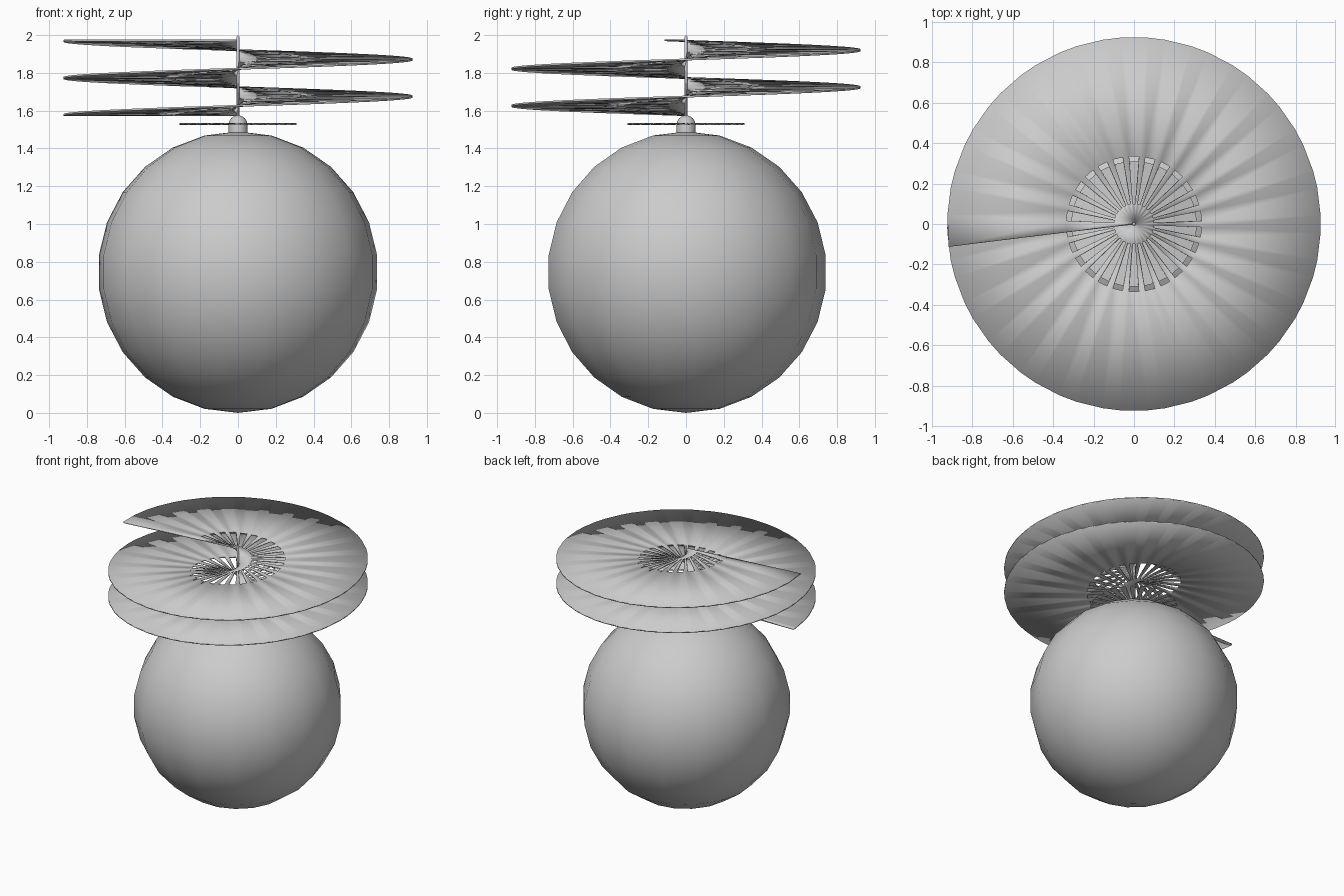
import bpy, bmesh
from math import sin, cos, pi, radians
from mathutils import Matrix

if "Cube" in bpy.data.objects:
    bpy.data.objects.remove(bpy.data.objects["Cube"])


def make(name, bm, smooth=None):
    bmesh.ops.remove_doubles(bm, verts=bm.verts, dist=1e-5)
    me = bpy.data.meshes.new(name)
    bm.to_mesh(me)
    bm.free()
    ob = bpy.data.objects.new(name, me)
    bpy.context.collection.objects.link(ob)
    if smooth:
        bpy.context.view_layer.objects.active = ob
        ob.select_set(True)
        bpy.ops.object.shade_smooth_by_angle(angle=radians(smooth))
        ob.select_set(False)
    return ob


def thicken(ob, t):
    m = ob.modifiers.new("thickness", 'SOLIDIFY')
    m.thickness, m.offset = t, 0


def lathe(name, profile, n, smooth=40):
    bm = bmesh.new()
    vs = [bm.verts.new((r, 0, z)) for r, z in profile]
    es = [bm.edges.new(p) for p in zip(vs, vs[1:])]
    bmesh.ops.spin(bm, geom=vs + es, axis=(0, 0, 1), cent=(0, 0, 0),
                   angle=2 * pi, steps=n, use_merge=False)
    bmesh.ops.remove_doubles(bm, verts=bm.verts, dist=1e-5)
    bmesh.ops.recalc_face_normals(bm, faces=bm.faces)
    return make(name, bm, smooth)


# Round body
bm = bmesh.new()
bmesh.ops.create_uvsphere(bm, u_segments=17, v_segments=13, radius=0.745,
                          matrix=Matrix.Translation((0, 0, 0.745)))
make("body", bm, 40)

# Domed knob and thin shaft
dome = [(0.05 * cos(a * pi / 12), 1.525 + 0.05 * sin(a * pi / 12)) for a in range(7)]
lathe("knob", [(0, 1.47), (0.05, 1.47)] + dome, 20)
lathe("shaft", [(0, 1.56), (0.009, 1.56), (0.009, 1.99), (0, 2.0)], 8)

# Small fan of flat blades under the spiral
bm = bmesh.new()
N = 26
for i in range(N):
    a = pi / 2 + i * 2 * pi / N
    rot = Matrix.Rotation(a, 4, 'Z')
    pts = [(0.04, -0.003, 0), (0.31, -0.022, -0.003), (0.31, 0.022, 0.003), (0.04, 0.003, 0)]
    f = bm.faces.new([bm.verts.new(p) for p in pts])
    bmesh.ops.transform(bm, matrix=Matrix.Translation((0, 0, 1.53)) @ rot, verts=f.verts)
thicken(make("fan_blades", bm), 0.006)

# Spiral wing: helical sheet with a ring of wedge slots
start, end = 181.0, 187.0 + 720.0
pitch, half = 360 / N, 4.2
angles = [(start, False)]
k = 0
while 90 + k * pitch + half < end:
    c = 90 + k * pitch
    if c - half > start:
        angles += [(c - half, True), (c + half, False)]
    k += 1
angles.append((end, False))

bm = bmesh.new()
radii = (0.006, 0.1, 0.335, 0.925)
rows = []
for a, _ in angles:
    z = 1.577 + 0.396 * (a - start) / (end - start)
    t = radians(a)
    rows.append([bm.verts.new((r * cos(t), r * sin(t), z)) for r in radii])
for i in range(len(rows) - 1):
    for j in range(3):
        if j == 1 and angles[i][1]:
            continue
        bm.faces.new((rows[i][j], rows[i][j + 1], rows[i + 1][j + 1], rows[i + 1][j]))
thicken(make("spiral_wing", bm, 30), 0.01)
